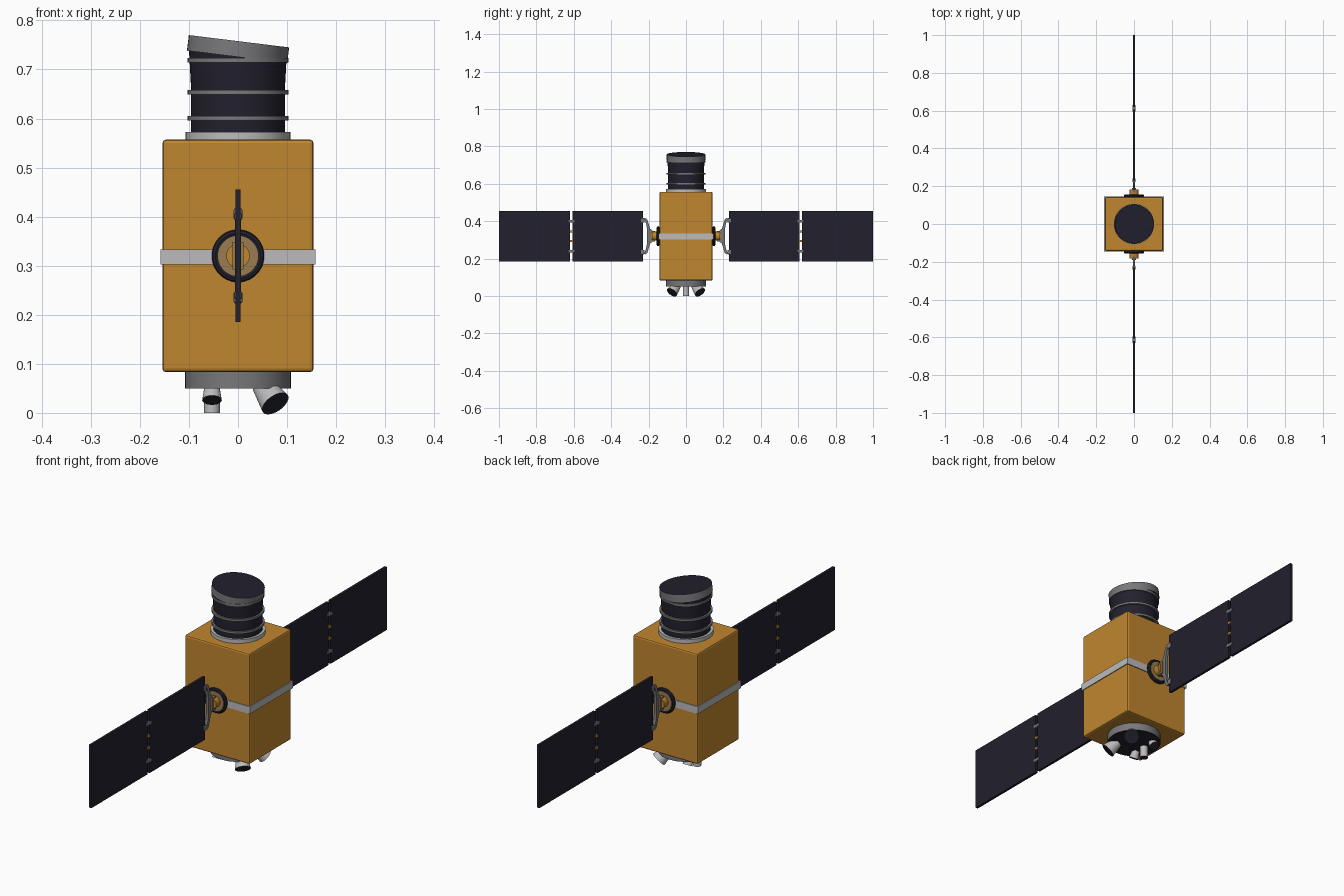
import bpy, math
from mathutils import Vector

cube = bpy.data.objects.get("Cube")
if cube:
    bpy.data.objects.remove(cube, do_unlink=True)


def make_mat(name, rgb):
    m = bpy.data.materials.new(name)
    m.use_nodes = True
    m.diffuse_color = (*rgb, 1)
    m.node_tree.nodes["Principled BSDF"].inputs["Base Color"].default_value = (*rgb, 1)
    return m


GOLD = make_mat("gold foil", (0.53, 0.24, 0.028))
TAN = make_mat("tan metal", (0.32, 0.2, 0.08))
NAVY = make_mat("dark navy", (0.016, 0.015, 0.026))
GREY = make_mat("mid grey", (0.19, 0.19, 0.2))
LIGHT = make_mat("light grey", (0.5, 0.5, 0.51))


def finish(ob, name, mat, smooth=False):
    ob.name = ob.data.name = name
    ob.data.materials.append(mat)
    if smooth:
        bpy.ops.object.select_all(action='DESELECT')
        ob.select_set(True)
        bpy.context.view_layer.objects.active = ob
        bpy.ops.object.shade_smooth_by_angle(angle=math.radians(35))
    return ob


def box(name, mat, center, size, bevel=0):
    bpy.ops.mesh.primitive_cube_add(size=1, location=center)
    ob = bpy.context.object
    ob.scale = size
    bpy.ops.object.transform_apply(location=False, rotation=False)
    if bevel:
        mod = ob.modifiers.new("edge", 'BEVEL')
        mod.width, mod.segments = bevel, 2
    return finish(ob, name, mat)


def tube(name, mat, start, end, r1, r2=None, cap=None, sides=48):
    """Cylinder or cone from start to end; cap colours the end face."""
    a, b = Vector(start), Vector(end)
    bpy.ops.mesh.primitive_cone_add(vertices=sides, radius1=r1, radius2=r2 or r1,
                                    depth=(b - a).length, location=(a + b) / 2)
    ob = bpy.context.object
    ob.rotation_euler = (b - a).to_track_quat('Z', 'Y').to_euler()
    finish(ob, name, mat, True)
    if cap:
        ob.data.materials.append(cap)
        for p in ob.data.polygons:
            if p.normal.z > 0.9:
                p.material_index = 1
    return ob


def ring(name, mat, center, major, minor, rot=(0, 0, 0)):
    bpy.ops.mesh.primitive_torus_add(major_segments=48, minor_segments=8, location=center,
                                     rotation=rot, major_radius=major, minor_radius=minor)
    return finish(bpy.context.object, name, mat, True)


def plate(name, mat, outline, thick):
    """Closed outline in the YZ plane, extruded along X."""
    n = len(outline)
    verts = [(x, y, z) for x in (-thick / 2, thick / 2) for y, z in outline]
    faces = [list(range(n))[::-1], list(range(n, 2 * n))]
    faces += [(i, (i + 1) % n, n + (i + 1) % n, n + i) for i in range(n)]
    me = bpy.data.meshes.new(name)
    me.from_pydata(verts, [], faces)
    ob = bpy.data.objects.new(name, me)
    bpy.context.collection.objects.link(ob)
    return finish(ob, name, mat)


# Main body and waist band
box("body", GOLD, (0, 0, 0.32), (0.308, 0.284, 0.474), 0.007)
box("waist_band", LIGHT, (0, 0, 0.318), (0.316, 0.292, 0.031))

# Telescope barrel
tube("barrel_base", LIGHT, (0, 0, 0.555), (0, 0, 0.573), 0.107)
tube("barrel_lower", NAVY, (0, 0, 0.57), (0, 0, 0.655), 0.096)
tube("barrel_upper", NAVY, (0, 0, 0.65), (0, 0, 0.74), 0.095, 0.1)
for z in (0.6, 0.653, 0.718):
    tube("barrel_ring", GREY, (0, 0, z - 0.004), (0, 0, z + 0.005), 0.103)

# Tilted collar with a dark cover
tilt = Vector((0.122, 0, 0.993))
top = Vector((0.002, 0, 0.7575))
tube("collar", GREY, top - tilt * 0.032, top, 0.103, cap=NAVY)

# Engine plate and nozzles below
tube("engine_plate", GREY, (0, 0, 0.085), (0, 0, 0.05), 0.108, cap=NAVY)
tube("centre_pipe", LIGHT, (-0.053, 0, 0.055), (-0.053, 0, 0), 0.016, cap=NAVY, sides=24)
for s in (-1, 1):
    tube("large_nozzle", LIGHT, (0.05, s * 0.048, 0.056), (0.076, s * 0.075, 0.019),
         0.022, 0.031, cap=NAVY, sides=32)
    tube("small_nozzle", LIGHT, (-0.053, s * 0.05, 0.055), (-0.053, s * 0.066, 0.026),
         0.015, 0.02, cap=NAVY, sides=24)

# Solar wings, one on the front and one on the back
MID = 0.32
for s in (-1, 1):
    side = "front" if s < 0 else "back"
    # Rotating mount
    ring(side + "_mount_ring", NAVY, (0, s * 0.149, MID), 0.046, 0.0075, (math.pi / 2, 0, 0))
    tube(side + "_mount_disc", TAN, (0, s * 0.14, MID), (0, s * 0.156, MID), 0.041)
    tube(side + "_mount_hub", GOLD, (0, s * 0.15, MID), (0, s * 0.182, MID), 0.024, sides=32)
    box(side + "_hub_block", TAN, (0, s * 0.178, MID), (0.022, 0.024, 0.056))

    # Yoke arms
    arm = [(0.18, 0.03), (0.192, 0.04), (0.207, 0.09), (0.218, 0.097), (0.232, 0.092),
           (0.232, 0.082), (0.219, 0.084), (0.212, 0.06), (0.208, 0.035)]
    outline = arm + [(y, -z) for y, z in reversed(arm)]
    plate(side + "_yoke", GREY, [(s * y, MID + z) for y, z in outline], 0.012)

    # Panels
    for name, y0, y1 in (("inner", 0.23, 0.606), ("outer", 0.62, 1.0)):
        box(f"{side}_{name}_panel", NAVY, (0, s * (y0 + y1) / 2, MID),
            (0.011, y1 - y0, 0.27))

    # Hinges on the yoke and between the panels
    for dz in (-0.08, 0.08):
        box(side + "_yoke_hinge", GREY, (0, s * 0.232, MID + dz * 1.06), (0.018, 0.02, 0.024), 0.004)
        box(side + "_panel_hinge", GREY, (0, s * 0.613, MID + dz), (0.017, 0.034, 0.014), 0.003)
    for dz in (-0.025, 0.025):
        box(side + "_hinge_spring", GOLD, (0, s * 0.613, MID + dz), (0.013, 0.016, 0.01))
